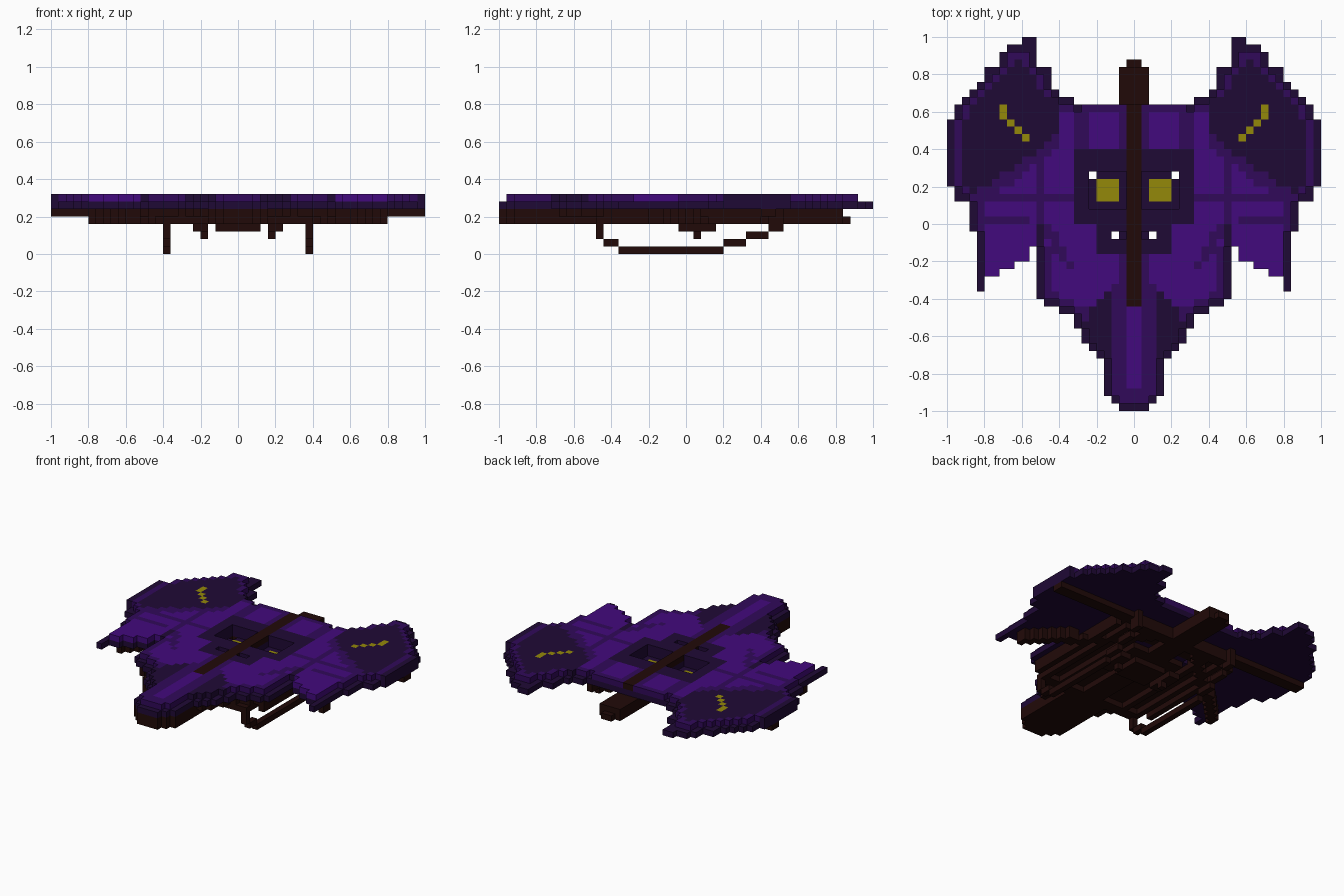
import bpy
import bmesh

if "Cube" in bpy.data.objects:
    bpy.data.objects.remove(bpy.data.objects["Cube"])

S = 0.04  # edge of one block


def material(name, rgb):
    m = bpy.data.materials.new(name)
    m.use_nodes = True
    linear = [(c / 255 / 12.92) if c < 10 else ((c / 255 + 0.055) / 1.055) ** 2.4 for c in rgb]
    m.diffuse_color = (*linear, 1)
    m.node_tree.nodes["Principled BSDF"].inputs["Base Color"].default_value = (*linear, 1)
    return m


DARK, MID, BRIGHT, WOOD, GOLD = range(5)
MATS = [material("dark purple", (31, 9, 53)),
        material("mid purple", (49, 9, 90)),
        material("bright purple", (66, 10, 125)),
        material("dark wood", (33, 10, 8)),
        material("dull gold", (148, 136, 10))]

SIDES = [(1, 0, 0), (-1, 0, 0), (0, 1, 0), (0, -1, 0), (0, 0, 1), (0, 0, -1)]


def blocks(name, cells):
    """Mesh the visible faces of a dictionary of blocks, mirrored in x."""
    full = dict(cells)
    for (i, j, k), mat in cells.items():
        full[(-1 - i, j, k)] = mat
    bm = bmesh.new()
    verts = {}
    for cell, mat in full.items():
        for d in SIDES:
            if tuple(a + b for a, b in zip(cell, d)) in full:
                continue
            axis = [abs(c) for c in d].index(1)
            u, v = (axis + 1) % 3, (axis + 2) % 3
            corners = []
            for du, dv in ((0, 0), (1, 0), (1, 1), (0, 1)):
                p = list(cell)
                p[axis] += max(d[axis], 0)
                p[u] += du
                p[v] += dv
                p = tuple(p)
                if p not in verts:
                    verts[p] = bm.verts.new([c * S for c in p])
                corners.append(verts[p])
            if d[axis] < 0:
                corners.reverse()
            bm.faces.new(corners).material_index = mat
    mesh = bpy.data.meshes.new(name)
    bm.to_mesh(mesh)
    bm.free()
    for m in MATS:
        mesh.materials.append(m)
    ob = bpy.data.objects.new(name, mesh)
    bpy.context.collection.objects.link(ob)
    return ob


def box(xs, ys, zs, mat=WOOD):
    return {(i, j, k): mat for i in range(*xs) for j in range(*ys) for k in range(*zs)}


def outline(top, runs):
    """Plan cells from runs of (row count, inner, outer), going forward."""
    plan, j = set(), top
    for count, inner, outer in runs:
        for _ in range(count):
            j -= 1
            plan |= {(i, j) for i in range(inner, outer)}
    return plan


# Plan of the wings and of the body with its tapering nose
wing = outline(25, [(1, 13, 15), (1, 13, 17), (2, 13, 18), (2, 11, 20), (1, 11, 21),
                    (1, 10, 22), (1, 8, 23), (2, 0, 24), (9, 0, 25), (2, 0, 24),
                    (4, 0, 22), (2, 0, 21), (2, 14, 21), (1, 16, 21), (1, 18, 21), (2, 20, 21)])
body = outline(16, [(26, 0, 13), (1, 0, 12), (1, 0, 10), (2, 0, 8), (2, 0, 7),
                    (1, 0, 6), (1, 0, 5), (5, 0, 4), (1, 0, 3), (1, 0, 2)])
plan = wing | body


def shrink(cells):
    return {(i, j) for i, j in cells
            if all((max(i + a, 0), j + b) in cells for a, b in ((1, 0), (-1, 0), (0, 1), (0, -1)))}


# Wing tips trail off and the rear edge stays open, without a dark border
trailing = {(i, j) for i, j in wing if 13 <= i < 20 and j < 0}
rear_edge = {(i, 15) for i in range(7)}
inner = {(i, j) for i, j in shrink(plan) if j < 23} | trailing | rear_edge
core = shrink(inner) | trailing
holes = {(5, 6), (2, -2)}
eyes = {(i, j) for i in range(2, 5) for j in range(3, 6)}
pocket = {(i, j) for i in range(1, 6) for j in range(2, 7)} | {(i, -2) for i in range(1, 3)}
marks = {(17, 15), (17, 14), (16, 13), (15, 12), (14, 11)}


def top_colour(i, j):
    x, y = (i + 0.5) * S, (j + 0.5) * S
    if (i, j) in marks:
        return GOLD
    if i == 0 and j >= -11:
        return WOOD
    if (i, j) not in inner or (i == 12 and j < 0):
        return DARK
    if (i < 8 and 0 <= j < 10) or (i < 5 and -4 <= j < 0):
        return DARK
    # dark ear patches and the band below them
    edge = y - 0.45 + 0.7 * (x - 0.44)
    if x > 0.4 and edge > 0:
        return MID if (i, j) not in core and (x > 0.78 or y > 0.7) else DARK
    if x > 0.4 and edge > -0.08:
        return MID
    # nose ridge, cheeks and the arch behind them
    if y < -0.28 and x < 0.04:
        return BRIGHT if y > -0.88 else MID
    if y < -0.44:
        cheek = x > 0.24 and y > -0.53
        return MID if i in (1, 2) or cheek or y < -0.88 else DARK
    if y < -0.28 and x < 1.3 * (-0.26 - y):
        return DARK if x > 0.12 and y < -0.36 else MID
    # veins and borders
    vein = (x > 0.32 and j == 3) or (x > 0.56 and j == 0) or (i == 12 and j < 9)
    vein = vein or (-0.26 < y < 0 and abs(x - 0.36 - 0.6 * (y + 0.2)) < 0.025)
    if vein or (i, j) not in core or i == 1 or (y > 0.4 and 0.24 < x < 0.34):
        return MID
    return BRIGHT


# Fabric canopy: full lower layer, inset upper layer
canopy = {}
for i, j in plan - holes - pocket:
    canopy[(i, j, 6)] = DARK
    if (i, j) in inner or i == 24:
        canopy[(i, j, 7)] = top_colour(i, j)
canopy |= box((0, 1), (-11, 16), (7, 8))
blocks("canopy", canopy)

# Sunken face floor with the eyes, backed with wood
floor = {(i, j, 5): GOLD if (i, j) in eyes else DARK for i, j in pocket - holes}
floor |= {(i, j, 4): WOOD for i, j in eyes}
blocks("face_floor", floor)

# Wooden hull, set in from the body edge except at the nose
hull = {}
for i, j in body - holes - pocket:
    if j < 11 and ((i, j) in shrink(body) or j < -18):
        hull[(i, j, 5)] = WOOD
    if j < -10 and i < 4:
        hull[(i, j, 4)] = WOOD
blocks("hull", hull)

# Centre keel running out behind the body
keel = box((0, 2), (-10, 21), (4, 5)) | box((0, 2), (11, 21), (5, 6)) | box((0, 1), (21, 22), (4, 5))
blocks("keel", keel)

# Lengthwise stringers below the hull, and the bar joining the skids
for n, i in enumerate((6, 9, 11)):
    blocks(f"stringer_{n + 1}", box((i, i + 1), (-10, 10), (4, 5)))
blocks("front_crossbar", box((4, 10), (-12, -10), (4, 5)))

# Cross spar and slanted wing ribs
blocks("cross_spar", box((2, 25), (10, 12), (5, 6)) | box((2, 9), (10, 12), (4, 5)))
rib = {}
for i in range(3, 20):
    j = round(10 - (i - 3) * 0.95)
    rib |= box((i, i + 1), (j, j + 2), (4, 5))
    if i > 12:
        rib |= box((i, i + 1), (j, j + 2), (5, 6))
blocks("wing_ribs", rib)

# Hand grips and centre block
blocks("centre_block", box((0, 3), (-1, 4), (3, 4)))
blocks("hand_grips", box((4, 6), (-1, 4), (3, 4)) | box((4, 5), (1, 2), (2, 3)))

# Stepped landing skids
skid = {}
for y0, y1, z0, z1 in ((-12, -11, 2, 4), (-11, -9, 1, 2), (-9, 5, 0, 1),
                       (5, 8, 1, 2), (8, 11, 2, 3), (11, 13, 3, 4)):
    skid |= box((9, 10), (y0, y1), (z0, z1))
skid |= box((9, 10), (11, 13), (4, 6))
blocks("landing_skids", skid)
